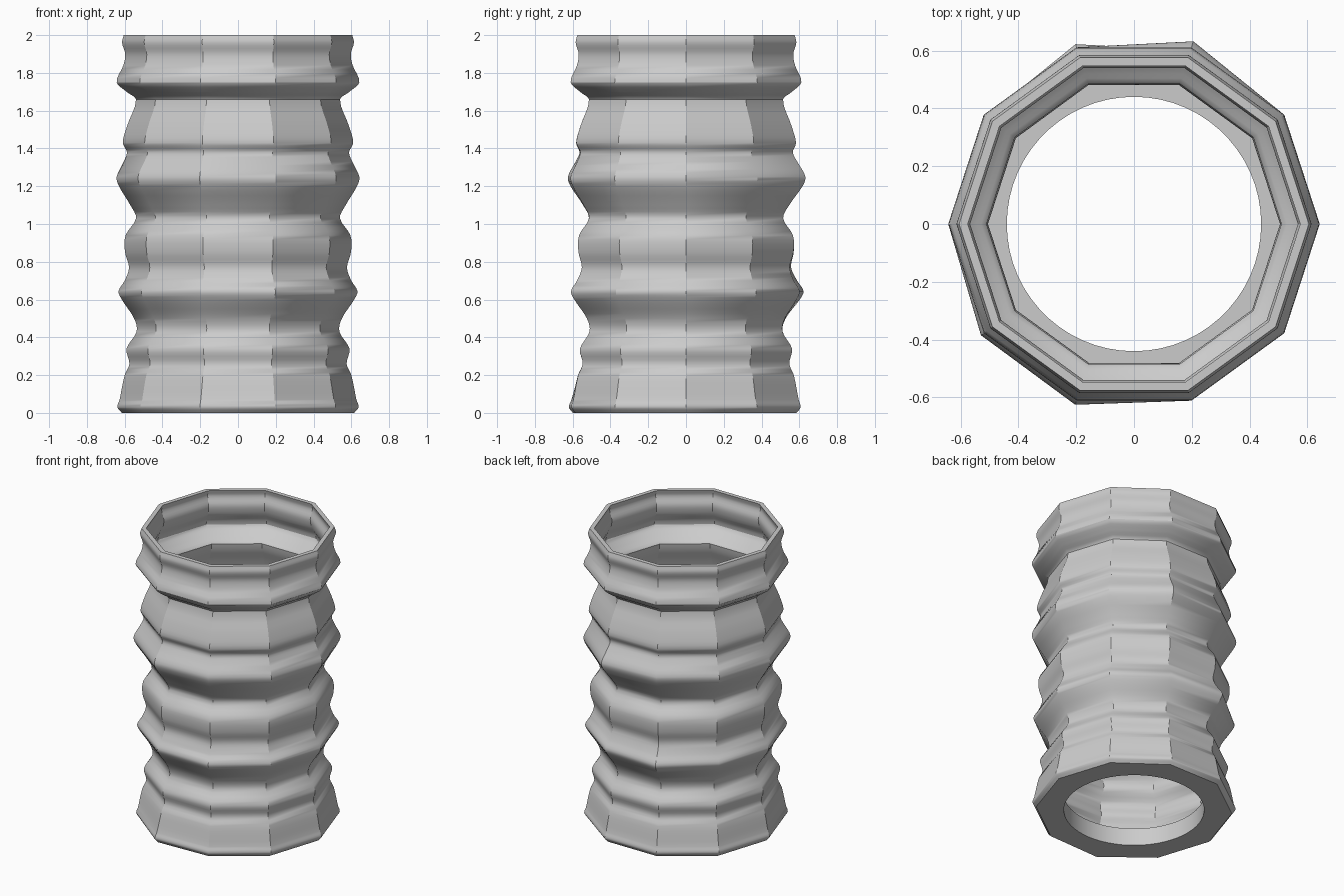
import bpy
import bmesh
import math

SIDES = 10
ARC_STEPS = 6          # hole segments per side
WALL = 0.03
FLOOR = 0.12
HOLE_RADIUS = 0.44

default_cube = bpy.data.objects.get("Cube")
if default_cube:
    bpy.data.objects.remove(default_cube, do_unlink=True)

# Corner profile of the ribbed wall: height, radius
PROFILE = [
    (0, .615), (.03, .638), (.07, .627), (.2, .6), (.26, .575), (.34, .59),
    (.43, .537), (.5, .55), (.6, .615), (.645, .632), (.7, .6), (.77, .577),
    (.85, .598), (.94, .595), (1.03, .54), (1.1, .57), (1.2, .63),
    (1.25, .642), (1.33, .605), (1.38, .588), (1.43, .61), (1.52, .587),
    (1.66, .54), (1.7, .59), (1.75, .642), (1.84, .607), (1.9, .597),
    (1.96, .614), (2, .605),
]

# Hand-made unevenness: corner number, height, extra radius
BULGES = [(2, 1.25, .022), (3, .65, .022), (7, 1.25, .015), (7, 0, .015),
          (6, 1.25, .012), (8, .65, .008)]


def slope(i):
    a = PROFILE[max(i - 1, 0)]
    b = PROFILE[min(i + 1, len(PROFILE) - 1)]
    return (b[1] - a[1]) / (b[0] - a[0])


def smooth_profile(steps=4):
    """Run a smooth curve through the profile points."""
    result = []
    for i in range(len(PROFILE) - 1):
        (z0, r0), (z1, r1) = PROFILE[i], PROFILE[i + 1]
        length = z1 - z0
        for s in range(steps):
            t = s / steps
            h = t * t * (3 - 2 * t)
            tangent = (t * (1 - t) ** 2 * slope(i)
                       - t * t * (1 - t) * slope(i + 1)) * length
            result.append((z0 + t * length, r0 + (r1 - r0) * h + tangent))
    result.append(PROFILE[-1])
    return result


def wall_ring(bm, z, radius, profile_z):
    ring = []
    for c in range(SIDES):
        r = radius
        for corner, height, amount in BULGES:
            if corner == c:
                r += amount * math.exp(-((profile_z - height) / 0.12) ** 2)
        angle = math.tau * c / SIDES
        ring.append(bm.verts.new((r * math.cos(angle), r * math.sin(angle), z)))
    return ring


def hole_ring(bm, z):
    count = SIDES * ARC_STEPS
    return [bm.verts.new((HOLE_RADIUS * math.cos(math.tau * k / count),
                          HOLE_RADIUS * math.sin(math.tau * k / count), z))
            for k in range(count)]


def bridge(bm, lower, upper):
    n = len(lower)
    for k in range(n):
        j = (k + 1) % n
        bm.faces.new((lower[k], lower[j], upper[j], upper[k]))


def cap(bm, corners, hole):
    """Flat plate between the ten-sided wall and the round hole."""
    for c in range(SIDES):
        arc = [hole[(c * ARC_STEPS + k) % len(hole)] for k in range(ARC_STEPS + 1)]
        bm.faces.new([corners[(c + 1) % SIDES], corners[c]] + arc)


bm = bmesh.new()
curve = smooth_profile()

# Outer wall, rim and inner wall down to the floor
rings = [wall_ring(bm, z, r, z) for z, r in curve]
rings += [wall_ring(bm, z, r - WALL, z) for z, r in reversed(curve) if z > FLOOR]
floor_radius = min(curve, key=lambda p: abs(p[0] - FLOOR))[1] - WALL
rings.append(wall_ring(bm, FLOOR, floor_radius, FLOOR))
for lower, upper in zip(rings, rings[1:]):
    bridge(bm, lower, upper)

# Base with its round hole
hole_bottom = hole_ring(bm, 0)
hole_top = hole_ring(bm, FLOOR)
cap(bm, rings[0], hole_bottom)
cap(bm, rings[-1], hole_top)
bridge(bm, hole_bottom, hole_top)
bmesh.ops.recalc_face_normals(bm, faces=bm.faces)

mesh = bpy.data.meshes.new("ribbed_sleeve")
bm.to_mesh(mesh)
bm.free()
sleeve = bpy.data.objects.new("ribbed_sleeve", mesh)
bpy.context.collection.objects.link(sleeve)

# Plain grey finish
grey = bpy.data.materials.new("light_grey")
grey.use_nodes = True
colour = (0.6, 0.6, 0.6, 1)
grey.diffuse_color = colour
grey.node_tree.nodes["Principled BSDF"].inputs["Base Color"].default_value = colour
mesh.materials.append(grey)

# Soft ribs, crisp corners
bpy.ops.object.select_all(action="DESELECT")
sleeve.select_set(True)
bpy.context.view_layer.objects.active = sleeve
bpy.ops.object.shade_smooth_by_angle(angle=math.radians(32))
